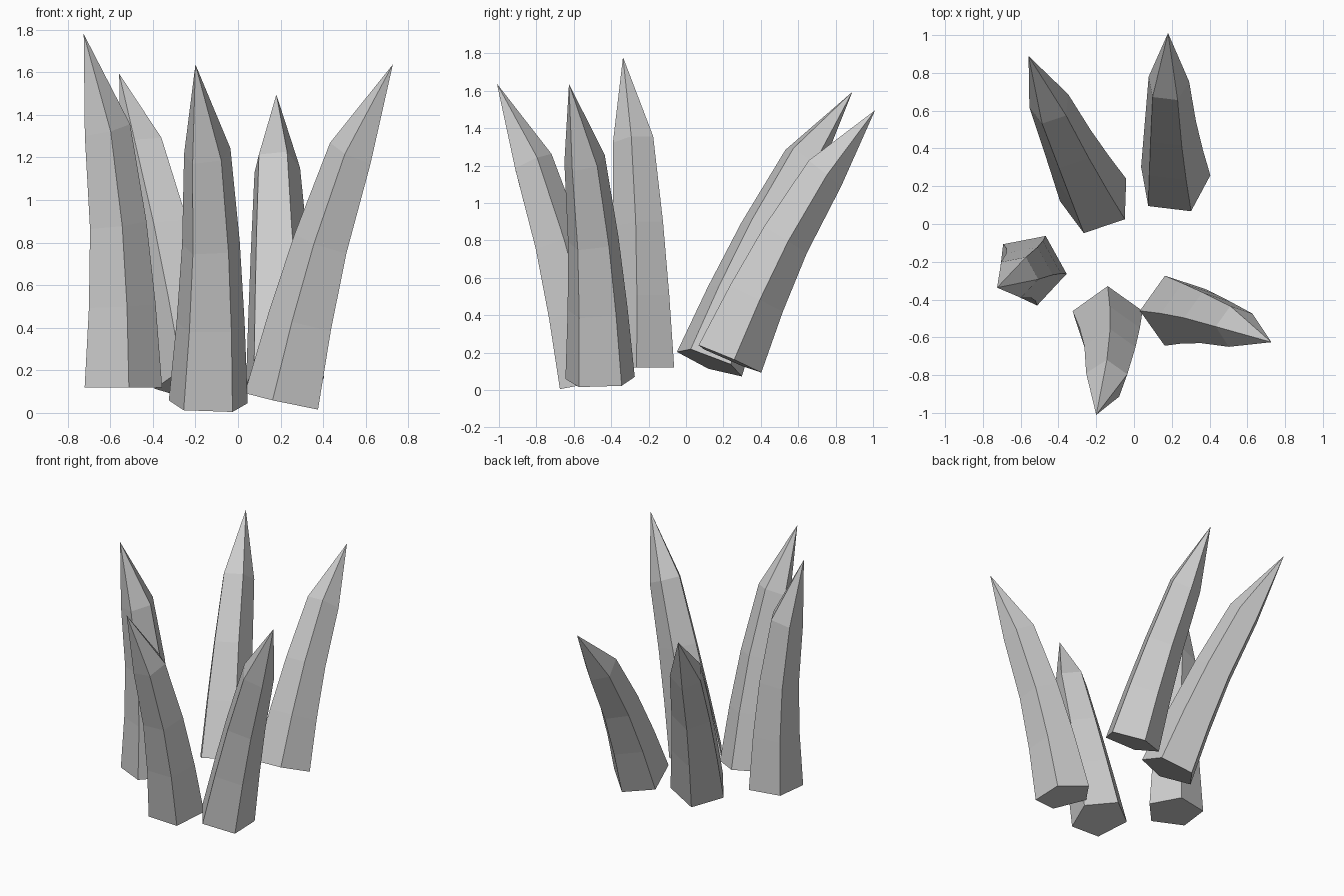
import bpy, bmesh
from math import cos, sin, tan, tau, radians
from mathutils import Vector

if "Cube" in bpy.data.objects:
    bpy.data.objects.remove(bpy.data.objects["Cube"])

# Shared shard profile: height fraction, radius, sideways bend, ring tilt (degrees)
RINGS = [(0.0, 0.195, 0.0, 0), (0.23, 0.168, 0.004, 3),
         (0.46, 0.142, 0.024, 8), (0.73, 0.114, 0.08, 15)]
TIP_BEND = 0.2
SIDES = 5


def shard(name, base, axis, bend_deg, length):
    """Five-sided tapering spike, leaning along axis and bending toward one of its edges."""
    turn = Vector((0, 0, 1)).rotation_difference(Vector(axis))
    a0 = radians(bend_deg)

    def place(along, across, h):
        p = Vector((along * cos(a0) - across * sin(a0),
                    along * sin(a0) + across * cos(a0), h))
        return turn @ p + Vector(base)

    bm = bmesh.new()
    rings = []
    for frac, r, bend, tilt in RINGS:
        ring = []
        for i in range(SIDES):
            u, v = r * cos(tau * i / SIDES), r * sin(tau * i / SIDES)
            ring.append(bm.verts.new(place(bend + u, v, frac * length - u * tan(radians(tilt)))))
        rings.append(ring)
    tip = bm.verts.new(place(TIP_BEND, 0, length))

    bm.faces.new(rings[0][::-1])
    for i in range(SIDES):
        j = (i + 1) % SIDES
        for lo, hi in zip(rings, rings[1:]):
            bm.faces.new((lo[i], lo[j], hi[j], hi[i]))
        bm.faces.new((rings[-1][i], rings[-1][j], tip))
    bmesh.ops.recalc_face_normals(bm, faces=bm.faces)
    mesh = bpy.data.meshes.new(name)
    bm.to_mesh(mesh)
    bm.free()
    bpy.context.collection.objects.link(bpy.data.objects.new(name, mesh))


# Ring of five shards: base centre, lean axis, bend direction, length
shard("shard_front", (-0.14, -0.52, 0.04), (0.035, -0.20, 0.98), 234, 1.66)
shard("shard_left", (-0.55, -0.24, 0.12), (0, 0, 1), 209, 1.66)
shard("shard_right", (0.222, -0.459, 0.052), (0.21, -0.03, 0.98), 324, 1.66)
shard("shard_back_left", (-0.20, 0.127, 0.149), (-0.183, 0.353, 0.917), 108, 1.66)
shard("shard_back_right", (0.212, 0.225, 0.168), (-0.04, 0.395, 0.919), 82, 1.53)
